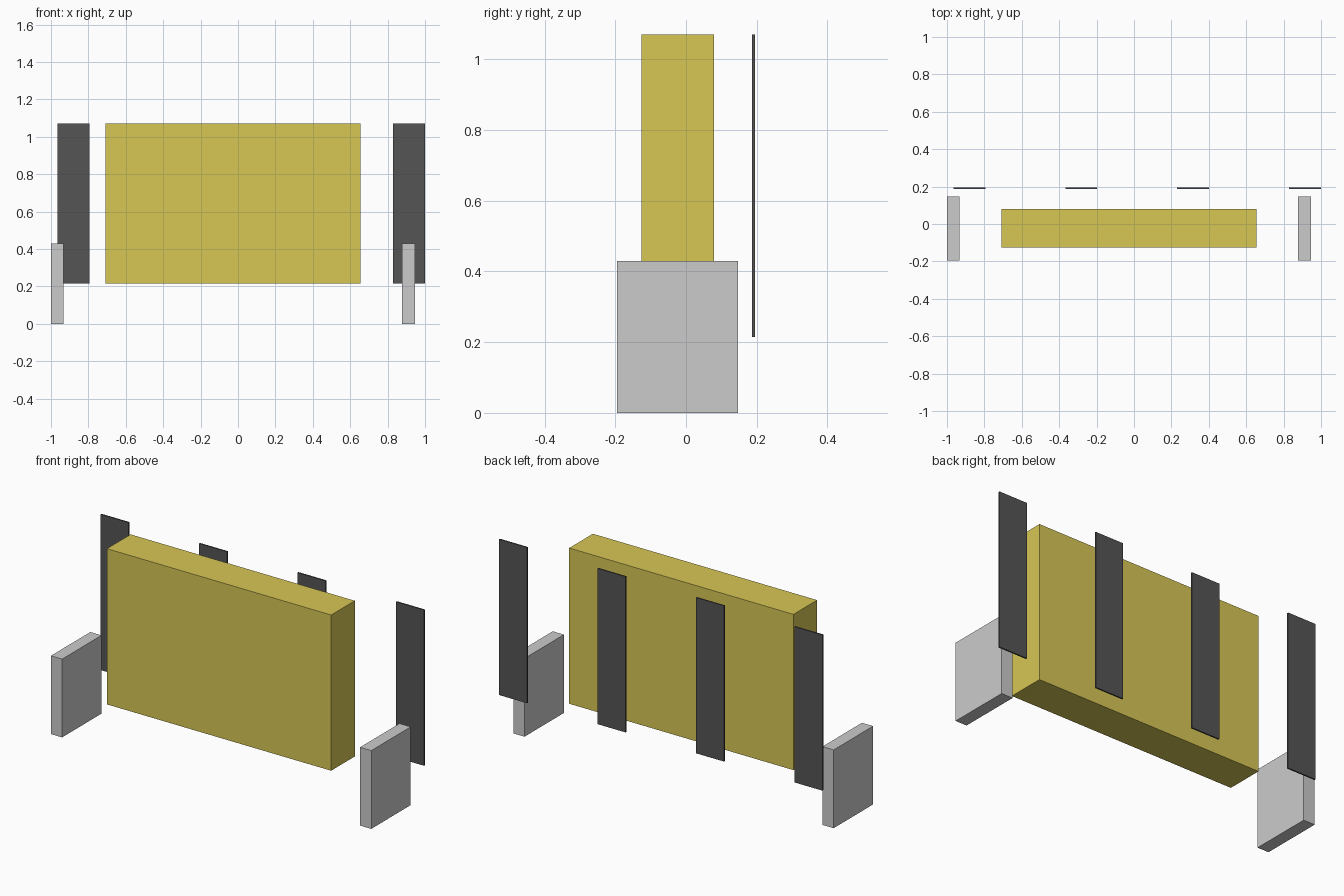
import bpy

if "Cube" in bpy.data.objects:
    bpy.data.objects.remove(bpy.data.objects["Cube"])


def material(name, color):
    mat = bpy.data.materials.new(name)
    mat.diffuse_color = (*color, 1)
    mat.use_nodes = True
    mat.node_tree.nodes["Principled BSDF"].inputs["Base Color"].default_value = mat.diffuse_color
    return mat


def box(name, x, y, z, mat=None):
    """Box from (min, max) ranges on each axis."""
    ranges = (x, y, z)
    bpy.ops.mesh.primitive_cube_add(size=1, location=[(a + b) / 2 for a, b in ranges])
    obj = bpy.context.object
    obj.name = name
    obj.scale = [b - a for a, b in ranges]
    bpy.ops.object.transform_apply(location=False, rotation=False, scale=True)
    if mat:
        obj.data.materials.append(mat)
    return obj


yellow = material("yellow", (0.68, 0.57, 0.09))
dark = material("dark_grey", (0.09, 0.09, 0.09))

UPPER_Z = (0.215, 1.07)

# Main yellow block
box("main_block", (-0.708, 0.654), (-0.126, 0.079), UPPER_Z, yellow)

# Low grey side blocks
for side, x in (("left", -1.0), ("right", 0.878)):
    box(f"{side}_side_block", (x, x + 0.068), (-0.195, 0.147), (0, 0.43))

# Row of thin dark slats behind the block
for i in range(4):
    x = -0.965 + i * 0.598
    box(f"back_slat_{i + 1}", (x, x + 0.17), (0.187, 0.195), UPPER_Z, dark)
